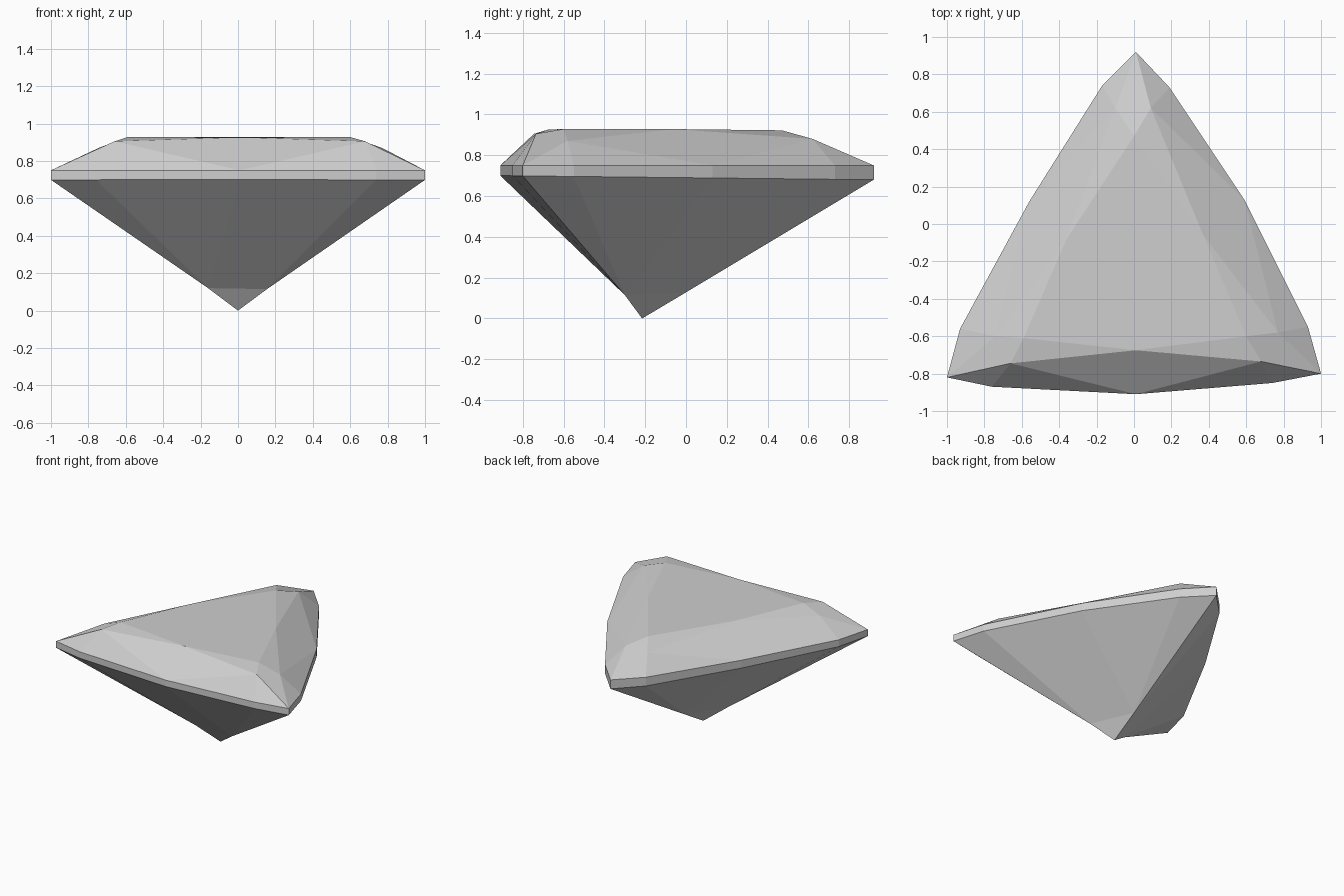
import bpy
import bmesh

cube = bpy.data.objects.get("Cube")
if cube:
    bpy.data.objects.remove(cube, do_unlink=True)

# Single stone colour
stone = bpy.data.materials.new("pale_grey_stone")
stone.use_nodes = True
grey = (0.62, 0.62, 0.62, 1)
stone.diffuse_color = grey
stone.node_tree.nodes["Principled BSDF"].inputs["Base Color"].default_value = grey

# Girdle outline, clockwise from the back tip: corner, near, middle, near, ...
outline = [(0.01, 0.92), (0.19, 0.73), (0.59, 0.13), (0.93, -0.55),
           (1, -0.80), (0.74, -0.85), (0.01, -0.91), (-0.76, -0.87),
           (-1, -0.82), (-0.93, -0.56), (-0.56, 0.12), (-0.17, 0.74)]

# Crown: one table corner per tip, one table middle per side,
# and two shoulder points per tip (before and after it)
table_tips = [(0, 0.47, 0.922), (0.60, -0.60, 0.928), (-0.59, -0.61, 0.928)]
table_mids = [(0.37, -0.06, 0.928), (0.01, -0.675, 0.926), (-0.36, -0.08, 0.928)]
shoulders = [((-0.10, 0.62, 0.88), (0.09, 0.62, 0.88)),
             ((0.77, -0.58, 0.87), (0.68, -0.735, 0.905)),
             ((-0.66, -0.745, 0.905), (-0.74, -0.60, 0.872))]

# Pavilion: keel points on the three corner edges, then the culet
keels = [(0, 0, 0.128), (0.155, -0.30, 0.115), (-0.16, -0.30, 0.12)]
culet = (0, -0.215, 0)

bm = bmesh.new()
upper = [bm.verts.new((x, y, 0.75)) for x, y in outline]
lower = [bm.verts.new((x, y, 0.69 - 0.011 * y)) for x, y in outline]
tips = [bm.verts.new(p) for p in table_tips]
mids = [bm.verts.new(p) for p in table_mids]
sides = [[bm.verts.new(p) for p in pair] for pair in shoulders]
keel = [bm.verts.new(p) for p in keels]
point = bm.verts.new(culet)

# Girdle band
for i in range(12):
    j = (i + 1) % 12
    bm.faces.new((upper[i], upper[j], lower[j], lower[i]))

# Table
bm.faces.new([v for pair in zip(tips, mids) for v in pair])

for k in range(3):
    n = (k + 1) % 3
    a, b, c, d, e = [(4 * k + s) % 12 for s in range(5)]
    before, after = sides[k]
    nxt = sides[n][0]
    # Crown facets
    bm.faces.new((upper[a], before, tips[k], after))
    bm.faces.new((upper[c], after, mids[k], nxt))
    bm.faces.new((tips[k], mids[k], after))
    bm.faces.new((mids[k], tips[n], nxt))
    for p, q, s in ((a, b, after), (b, c, after), (c, d, nxt), (d, e, nxt)):
        bm.faces.new((upper[p], upper[q], s))
    # Pavilion facets
    for p, q, s in ((a, b, k), (b, c, k), (c, d, n), (d, e, n)):
        bm.faces.new((lower[p], lower[q], keel[s]))
    bm.faces.new((lower[c], keel[k], keel[n]))
    bm.faces.new((keel[k], keel[n], point))

bmesh.ops.recalc_face_normals(bm, faces=bm.faces)
mesh = bpy.data.meshes.new("gemstone")
bm.to_mesh(mesh)
bm.free()
mesh.materials.append(stone)
gem = bpy.data.objects.new("gemstone", mesh)
bpy.context.collection.objects.link(gem)
